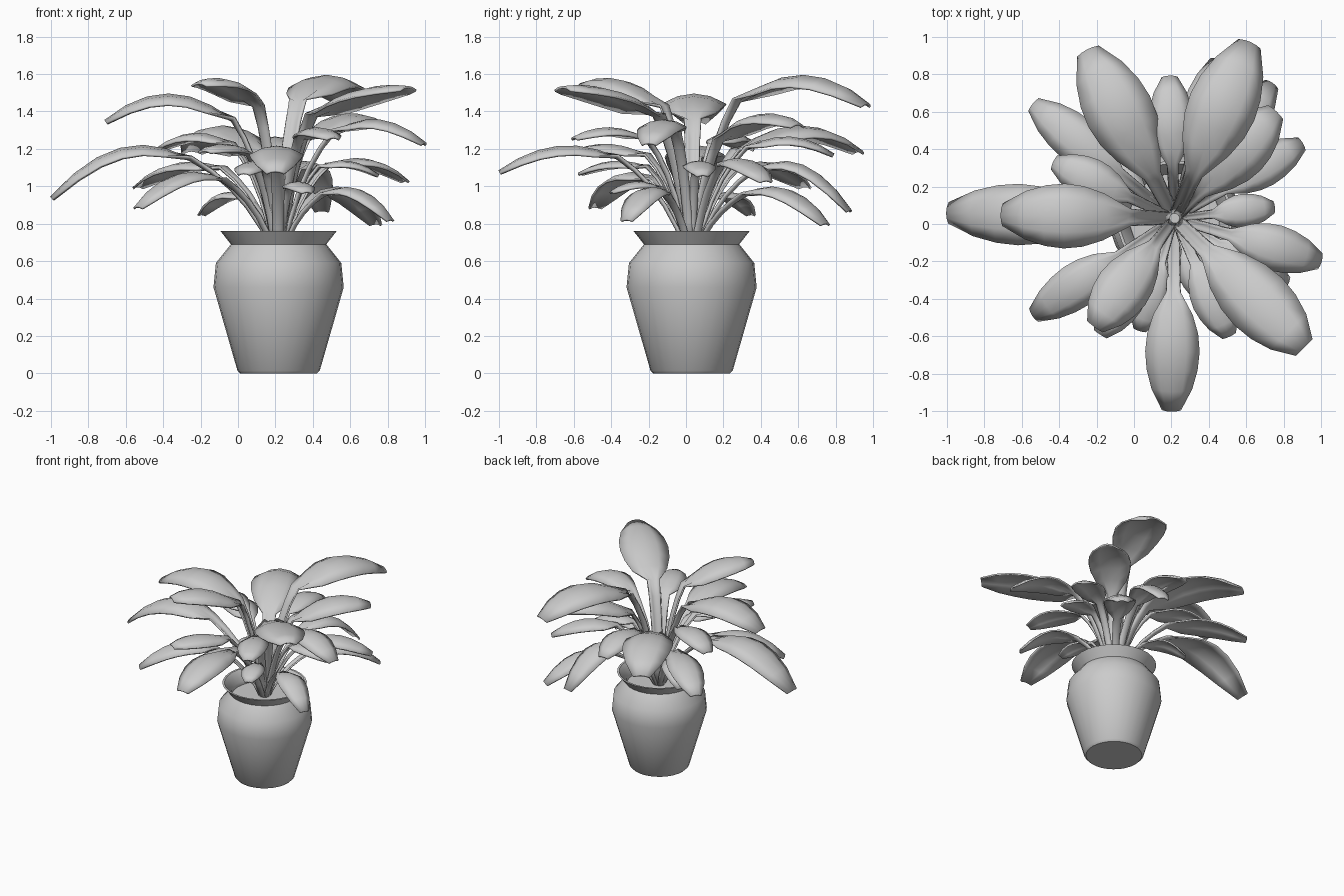
import bpy, math
from mathutils import Vector

if "Cube" in bpy.data.objects:
    bpy.data.objects.remove(bpy.data.objects["Cube"])

CX, CY = 0.217, 0.03   # pot centre


def make_object(name, verts, faces):
    me = bpy.data.meshes.new(name)
    me.from_pydata(verts, [], faces)
    ob = bpy.data.objects.new(name, me)
    bpy.context.collection.objects.link(ob)
    bpy.ops.object.select_all(action='DESELECT')
    ob.select_set(True)
    bpy.context.view_layer.objects.active = ob
    bpy.ops.object.shade_smooth_by_angle(angle=math.radians(38))
    return ob


def lathe(name, profile, n=28):
    verts = [(CX + r * math.cos(math.tau * i / n), CY + r * math.sin(math.tau * i / n), z)
             for r, z in profile for i in range(n)]
    last = (len(profile) - 1) * n
    faces = [(j + i, j + (i + 1) % n, j + n + (i + 1) % n, j + n + i)
             for j in range(0, last, n) for i in range(n)]
    faces += [tuple(reversed(range(n))), tuple(range(last, last + n))]
    return make_object(name, verts, faces)


# Pot: outer wall, flared rim, inner lip and soil
lathe("pot", [(.205, 0), (.22, .015), (.348, .46), (.335, .59), (.255, .69),
              (.31, .76), (.295, .76), (.24, .69), (.24, .66)])


def leaf(name, tip, zm, width, f, zb):
    """Strap stem rising from the soil, then an arching blade ending at the tip."""
    d = Vector((tip[0] - CX, tip[1] - CY, 0))
    length = d.length
    d.normalize()
    side = Vector((-d.y, d.x, 0))
    rb, stem, soil = f * length, width * .22, .64
    path = []
    for i in range(5):                       # stem as a quadratic curve
        t = i / 5
        a, b, c = (1 - t) ** 2, 2 * t * (1 - t), t * t
        path.append((.03 * a + max(.05, .38 * rb) * b + rb * c,
                     soil + (zb - soil) * (.7 * b + c), stem * (.8 + .3 * t)))
    for i in range(7):                       # blade through start, middle and tip heights
        t = i / 6
        z = zb * (1 - t) * (1 - 2 * t) + zm * 4 * t * (1 - t) + tip[2] * t * (2 * t - 1)
        w = .27 + .07 * t + (.73 - .07 * t) * max(0, math.sin(math.pi * t)) ** .7
        path.append((rb + t * (length - rb), z, w * width))
    verts, faces = [], []
    for j, (r, z, w) in enumerate(path):
        a, b = path[max(j - 1, 0)], path[min(j + 1, len(path) - 1)]
        tangent = (d * (b[0] - a[0]) + Vector((0, 0, b[1] - a[1]))).normalized()
        up = tangent.cross(side)
        bend = -.64 if j > 5 else .9         # blades arch, stems are grooved
        for i in range(5):
            s = i / 4 - .5
            verts.append(Vector((CX, CY, z)) + d * r + side * s * w + up * bend * s * s * w)
    for j in range(len(path) - 1):
        for k in range(j * 5, j * 5 + 4):
            faces.append((k, k + 5, k + 6, k + 1))
    ob = make_object(name, verts, faces)
    mod = ob.modifiers.new("thickness", 'SOLIDIFY')
    mod.thickness = .012
    mod.offset = 0


def tier(name, leaves, w0, w1, start, rise):
    """Width grows with reach; the blade starts at a set share of it, below its crest."""
    for i, (x, y, z, crest) in enumerate(leaves):
        reach = math.hypot(x - CX, y - CY)
        leaf(f"{name}_leaf_{i + 1}", (x, y, z), crest, w0 + w1 * reach, start, crest - rise)


# Leaves: tip x, y, z and crest height
tier("upper", [(-.71, .05, 1.35, 1.49), (.62, .97, 1.44, 1.59), (.91, -.66, 1.53, 1.51),
               (-.21, -.55, 1.55, 1.56), (.76, .6, 1.33, 1.38), (-.25, .93, 1.19, 1.32)],
     .11, .25, .27, .14)
tier("middle", [(.2, -1, 1.08, 1.21), (1, -.2, 1.23, 1.35), (-.43, .33, 1.2, 1.28),
                (.19, .79, 1.17, 1.26), (.51, -.6, 1.26, 1.31), (-.18, -.59, 1.19, 1.22),
                (-1, .06, .94, 1.2)],
     .08, .2, .39, .06)
tier("lower", [(.75, .09, 1.06, 1.13), (.9, .43, 1.03, 1.14), (-.54, .64, 1, 1.12),
               (.82, -.32, .82, .98), (.74, .75, .8, .98), (.45, .88, .87, 1.11),
               (-.54, -.49, .89, 1.06), (.03, -.57, 1.07, 1.13), (-.2, .35, .85, .96),
               (.37, -.4, .97, 1.02)],
     .09, .16, .4, .03)
